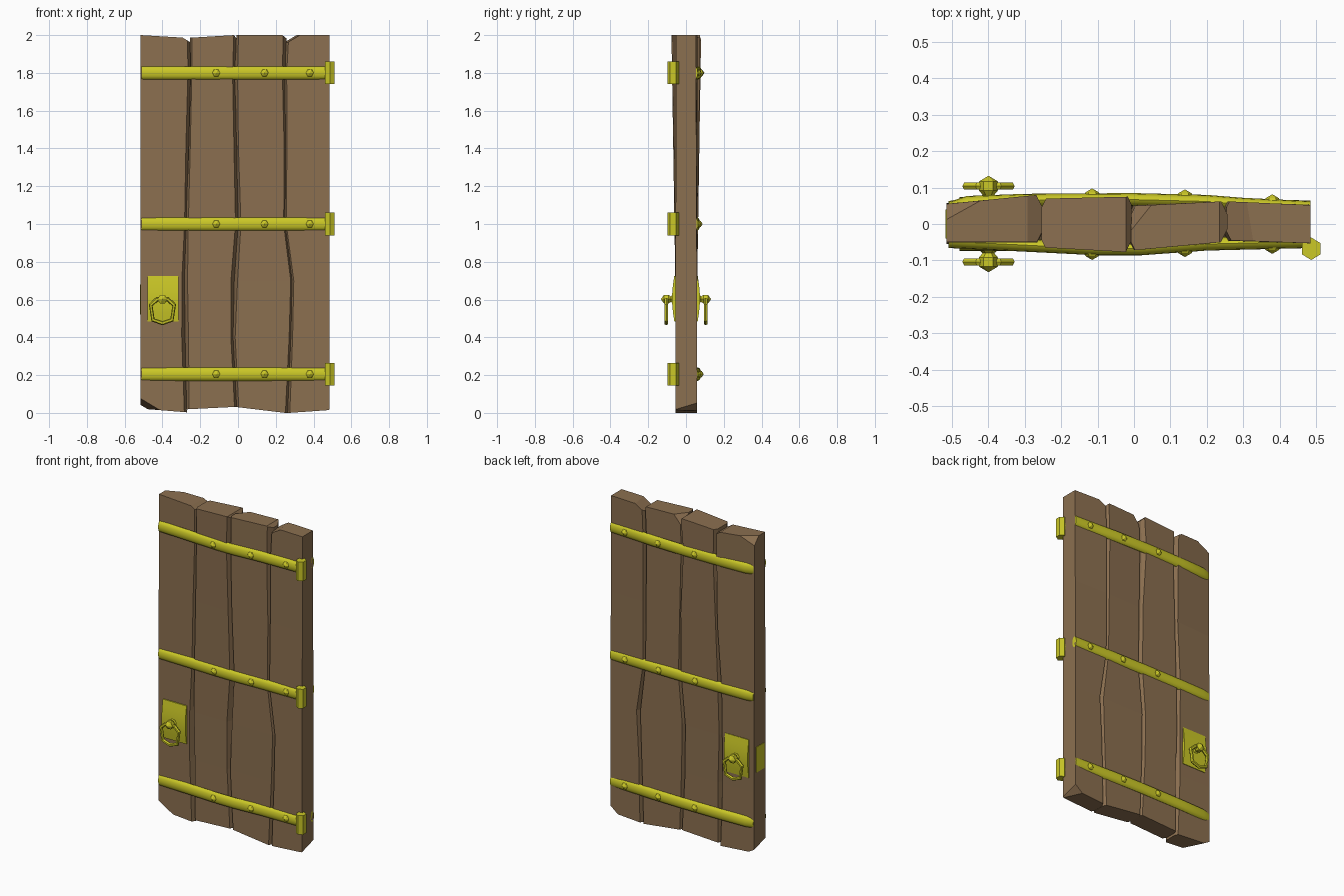
import bpy, bmesh, math, random
from mathutils import Vector

random.seed(4)
cube = bpy.data.objects.get("Cube")
if cube:
    bpy.data.objects.remove(cube, do_unlink=True)


def material(name, rgb):
    m = bpy.data.materials.new(name)
    m.use_nodes = True
    m.diffuse_color = (*rgb, 1)
    m.node_tree.nodes["Principled BSDF"].inputs["Base Color"].default_value = (*rgb, 1)
    return m


wood = material("brown wood", (0.26, 0.16, 0.08))
brass = material("yellow brass", (0.6, 0.58, 0.02))


def loft(name, rings, mat, closed=False, smooth=None, cuts=()):
    """Skin a list of equal rings, optionally trimmed by (point, outward normal) planes."""
    bm = bmesh.new()
    loops = [[bm.verts.new(p) for p in ring] for ring in rings]
    pairs = list(zip(loops, loops[1:]))
    if closed:
        pairs.append((loops[-1], loops[0]))
    for a, b in pairs:
        for i in range(len(a)):
            j = (i + 1) % len(a)
            bm.faces.new((a[i], a[j], b[j], b[i]))
    if not closed:
        bm.faces.new(loops[0][::-1])
        bm.faces.new(loops[-1])
    bmesh.ops.remove_doubles(bm, verts=bm.verts[:], dist=0.0002)
    for point, normal in cuts:
        cut = bmesh.ops.bisect_plane(
            bm, geom=bm.verts[:] + bm.edges[:] + bm.faces[:], plane_co=point,
            plane_no=Vector(normal).normalized(), clear_outer=True)
        edges = [e for e in cut["geom_cut"] if isinstance(e, bmesh.types.BMEdge)]
        if edges:
            bmesh.ops.holes_fill(bm, edges=edges, sides=0)
    bmesh.ops.recalc_face_normals(bm, faces=bm.faces[:])
    mesh = bpy.data.meshes.new(name)
    bm.to_mesh(mesh)
    bm.free()
    mesh.materials.append(mat)
    if smooth:
        mesh.shade_smooth()
        mesh.set_sharp_from_angle(angle=math.radians(smooth))
    ob = bpy.data.objects.new(name, mesh)
    bpy.context.collection.objects.link(ob)
    return ob


def circle(n, phase=0):
    return [(math.cos(phase + math.tau * i / n), math.sin(phase + math.tau * i / n))
            for i in range(n)]


def spindle(name, x, z, side, profile, sides):
    """Turned shape along y: profile is (radius, distance from the middle of the door)."""
    rings = [[(x + r * c, side * y, z + r * s) for c, s in circle(sides)] for r, y in profile]
    return loft(name, rings, brass)


# Planks: wavy seams between four rough boards
levels = (-0.1, 0.4, 0.7, 1.0, 1.4, 1.8, 2.1)
seams = (
    [-0.515] * 7,
    (-0.27, -0.28, -0.285, -0.275, -0.26, -0.25, -0.255),
    (0, -0.025, -0.02, 0, -0.005, -0.02, 0),
    (0.26, 0.28, 0.285, 0.25, 0.25, 0.25, 0.26),
    [0.485] * 7,
)
# Depth at the top: front left, front right, back left, back right
tops = ((-0.05, -0.05, 0.055, 0.08), (-0.065, -0.077, 0.07, 0.075),
        (-0.072, -0.05, 0.05, 0.062), (-0.045, -0.053, 0.062, 0.052))
bottom = (-0.055, -0.055, 0.058, 0.058)
trims = (
    [((-0.515, 0, 2), (0.06, 0, 1)), ((-0.29, 0, 1.985), (0.6, 0, 1)),
     ((-0.46, 0.04, 2), (-0.5, 1, 0.9)), ((-0.45, 0, 0.02), (-0.6, -0.3, -1)),
     ((-0.27, 0, 0.003), (-0.08, 0, -1))],
    [((-0.02, 0, 2), (-0.06, 0, 1)), ((-0.02, 0, 1.998), (1, 0, 0.8)),
     ((-0.15, 0, 0.025), (0.05, 0, -1))],
    [((0.1, 0, 2), (0, 0, 1)), ((0.03, 0.03, 2), (-1, 0.8, 0.8)),
     ((0.235, 0, 2), (0.8, 0, 1)), ((0.25, 0, 0), (-0.12, 0, -1))],
    [((0.4, 0, 2), (0, 0, 1)), ((0.32, 0, 2), (-0.6, -0.1, 1)),
     ((0.27, 0, 0), (0.07, 0, -1)), ((0.46, 0, 0.015), (0.8, 0.3, -1))],
)
for n in range(4):
    rings = []
    for k, z in enumerate(levels):
        t = max(0, (z - 0.6) / 1.4)
        fl, fr, bl, br = [b + (a - b) * t for a, b in zip(tops[n], bottom)]
        xl, xr = seams[n][k], seams[n + 1][k]
        # Hewn chamfers along the inner seams only
        c, d, e, f = [random.uniform(0.006, 0.02) for _ in range(4)]
        if n == 0:
            c = d = 0
        else:
            xl -= 0.001
        if n == 3:
            e = f = 0
        else:
            xr += 0.001
        rings.append([(xl + c, fl, z), (xr - e, fr, z), (xr, fr + 2 * e, z), (xr, br - 2 * f, z),
                      (xr - f, br, z), (xl + d, bl, z), (xl, bl - 2 * d, z), (xl, fl + 2 * c, z)])
    loft(f"plank_{n + 1}", rings, wood, cuts=trims[n])

# Straps across both faces, with studs and hinge barrels
front_path = ((-0.51, 0.066), (-0.3, 0.076), (-0.1, 0.086), (0.02, 0.086),
              (0.2, 0.073), (0.485, 0.066))
back_path = ((-0.51, 0.06), (-0.46, 0.077), (-0.3, 0.083), (0, 0.085),
             (0.2, 0.08), (0.3, 0.072), (0.485, 0.063))


def depth_at(path, x):
    for (x0, y0), (x1, y1) in zip(path, path[1:]):
        if x <= x1:
            return y0 + (y1 - y0) * (x - x0) / (x1 - x0)


for label, z, bulge in (("top", 1.8, 1), ("middle", 1.0, 0.5), ("bottom", 0.205, 0.8)):
    for face, side, path in (("front", -1, front_path), ("back", 1, back_path)):
        path = [(x, 0.066 + (y - 0.066) * bulge) for x, y in path]
        rings = [[(x, side * (y - 0.018 + 0.018 * c), z + 0.035 * s) for c, s in circle(12)]
                 for x, y in path]
        loft(f"{label}_{face}_strap", rings, brass, smooth=50)
        for i, x in enumerate((-0.115, 0.14, 0.38)):
            y = depth_at(path, x)
            spindle(f"{label}_{face}_stud_{i + 1}", x, z, side,
                    ((0.024, y - 0.006), (0.018, y + 0.003), (0.001, y + 0.013)), 6)
    barrel = [[(0.487 + 0.029 * c, -0.068 + 0.031 * s, z + h) for c, s in circle(6, math.pi / 6)]
              for h in (-0.06, 0.06)]
    loft(f"{label}_hinge_barrel", barrel, brass)

# Pull handles on both faces: curved plate, knob and drop ring
ring_path = ((-0.03, 0.6), (0.03, 0.6), (0.062, 0.57), (0.05, 0.492),
             (0, 0.475), (-0.05, 0.492), (-0.062, 0.57))
for face, side in (("front", -1), ("back", 1)):
    rings = []
    for x in (-0.48, -0.315):
        arc = [(x, side * (0.062 + 0.012 * math.sin(math.pi * i / 6)), 0.485 + 0.04 * i)
               for i in range(7)]
        rings.append(arc + [(x, side * 0.045, 0.725), (x, side * 0.045, 0.485)])
    loft(f"{face}_handle_plate", rings, brass, smooth=30)
    spindle(f"{face}_handle_knob", -0.4, 0.602, side,
            ((0.035, 0.065), (0.016, 0.08), (0.026, 0.092), (0.026, 0.117), (0.001, 0.132)), 6)
    rings = []
    for x, z in ring_path:
        out = Vector((x, 0, z - 0.54)).normalized()
        centre = Vector((x - 0.4, side * 0.104, z))
        rings.append([centre + out * 0.011 * c + Vector((0, 0.011 * s, 0)) for c, s in circle(6)])
    loft(f"{face}_drop_ring", rings, brass, closed=True)

# Latch plate on the free edge
latch = [[(x, y, z) for y, z in ((-0.04, 0.52), (0.04, 0.52), (0.04, 0.68), (-0.04, 0.68))]
         for x in (-0.518, -0.51)]
loft("latch_plate", latch, brass)
